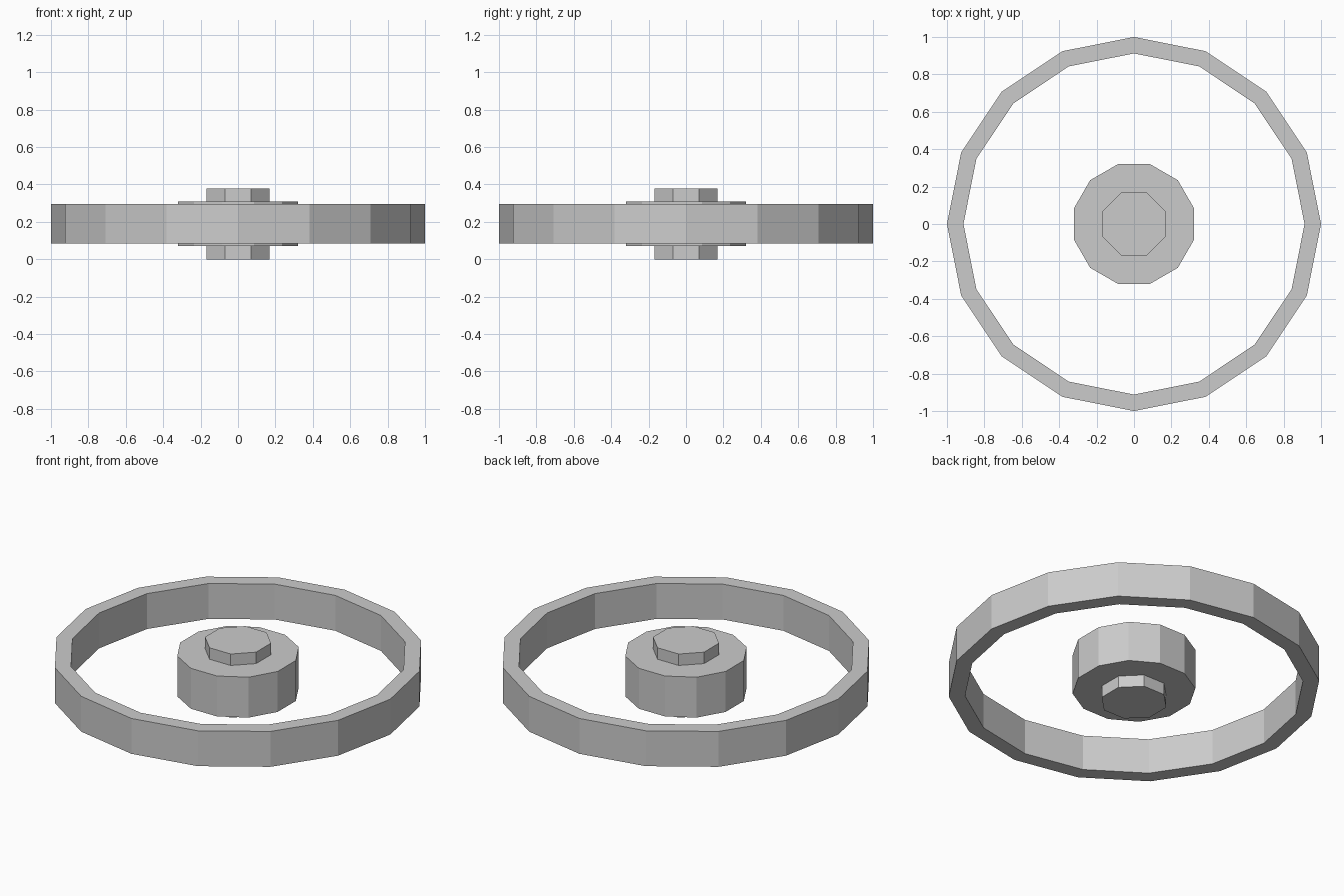
import bpy, bmesh, math

if "Cube" in bpy.data.objects:
    bpy.data.objects.remove(bpy.data.objects["Cube"])


def lathe(name, sides, profile, turn=0.0, closed=False):
    """Revolve (radius, z) points with flat sides; open profiles get end caps."""
    bm = bmesh.new()
    rings = []
    for r, z in profile:
        angles = [turn + 2 * math.pi * i / sides for i in range(sides)]
        rings.append([bm.verts.new((r * math.cos(a), r * math.sin(a), z)) for a in angles])
    pairs = list(zip(rings, rings[1:]))
    if closed:
        pairs.append((rings[-1], rings[0]))
    else:
        bm.faces.new(rings[0])
        bm.faces.new(rings[-1])
    for a, b in pairs:
        for i in range(sides):
            j = (i + 1) % sides
            bm.faces.new((a[i], a[j], b[j], b[i]))
    bmesh.ops.recalc_face_normals(bm, faces=bm.faces)
    mesh = bpy.data.meshes.new(name)
    bm.to_mesh(mesh)
    bm.free()
    obj = bpy.data.objects.new(name, mesh)
    bpy.context.collection.objects.link(obj)
    return obj


# Outer rim: 16-sided band
lathe("rim", 16, [(1.0, 0.085), (1.0, 0.295), (0.912, 0.295), (0.912, 0.085)], closed=True)

# Hub: 12-sided drum, flats facing the axes
r = 0.32 / math.cos(math.pi / 12)
lathe("hub", 12, [(r, 0.07), (r, 0.31)], turn=math.pi / 12)

# Axle: 8-sided pin through the hub
r = 0.168 / math.cos(math.pi / 8)
lathe("axle", 8, [(r, 0.0), (r, 0.378)], turn=math.pi / 8)
